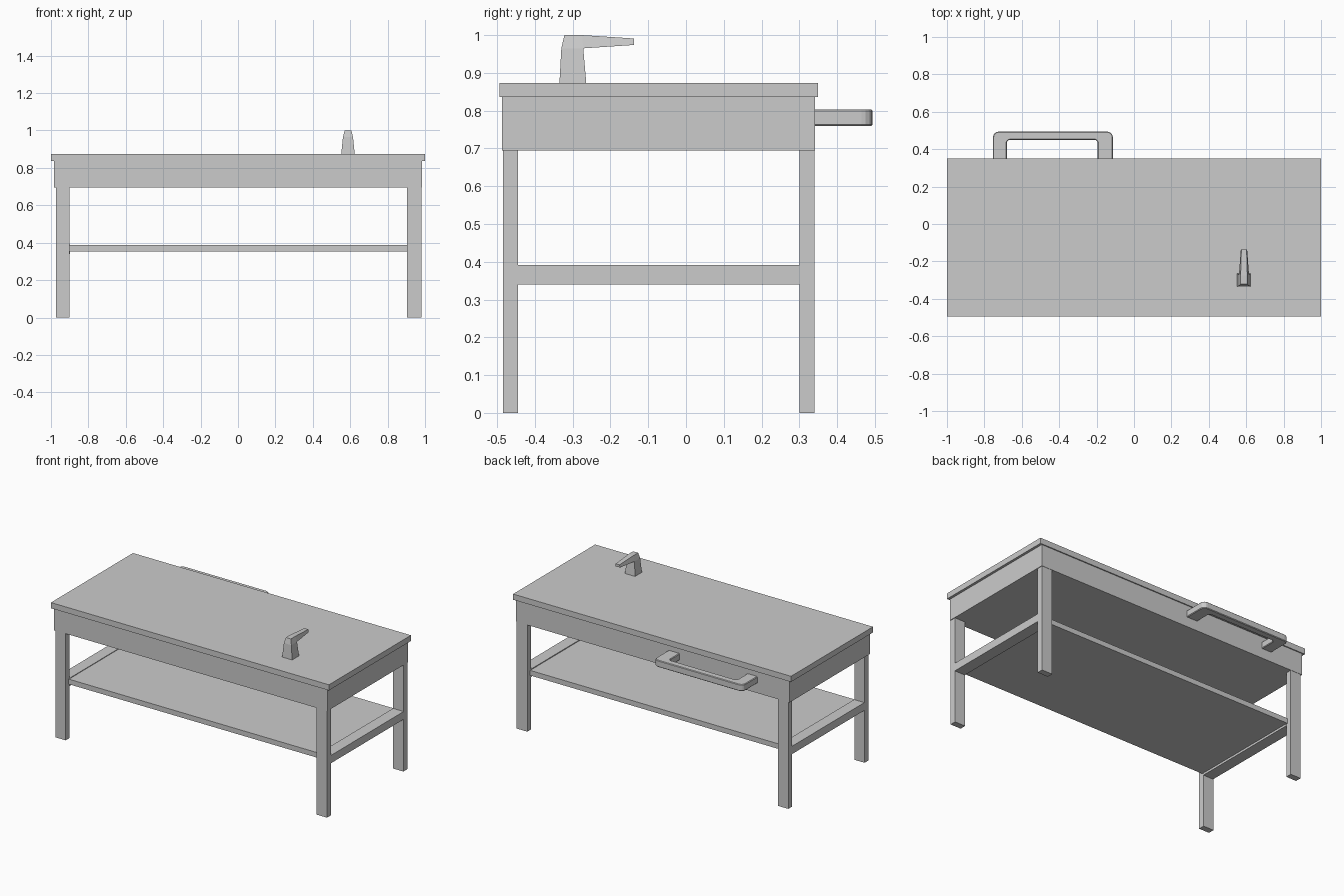
import bpy, bmesh
from math import sin, cos, pi

if "Cube" in bpy.data.objects:
    bpy.data.objects.remove(bpy.data.objects["Cube"])


def make_object(name, verts, faces):
    me = bpy.data.meshes.new(name)
    me.from_pydata(verts, [], faces)
    bm = bmesh.new()
    bm.from_mesh(me)
    bmesh.ops.recalc_face_normals(bm, faces=bm.faces)
    bm.to_mesh(me)
    bm.free()
    ob = bpy.data.objects.new(name, me)
    bpy.context.collection.objects.link(ob)
    return ob


def box(name, x, y, z):
    v = [(a, b, c) for a in x for b in y for c in z]
    f = [(0, 1, 3, 2), (4, 6, 7, 5), (0, 4, 5, 1), (2, 3, 7, 6), (0, 2, 6, 4), (1, 5, 7, 3)]
    return make_object(name, v, f)


def corner(cx, cy, r, start, end, n=4):
    # points of a rounded corner, angles in degrees
    angles = [(start + (end - start) * i / n) * pi / 180 for i in range(n + 1)]
    return [(cx + r * cos(a), cy + r * sin(a)) for a in angles]


# Top slab and the solid body below it
box("table_top", (-1, 1), (-0.494, 0.349), (0.836, 0.873))
box("apron", (-0.984, 0.984), (-0.487, 0.342), (0.695, 0.836))

# Four legs and the two side rails
for side, x in (("left", (-0.974, -0.9)), ("right", (0.904, 0.98))):
    for end, y in (("front", (-0.485, -0.445)), ("back", (0.3, 0.34))):
        box(f"{end}_{side}_leg", x, y, (0, 0.695))
    box(f"{side}_rail", (x[0] + 0.002, x[1] + 0.002), (-0.445, 0.3), (0.34, 0.391))

# Lower shelf
box("shelf", (-0.9, 0.904), (-0.455, 0.31), (0.354, 0.387))

# Rounded U-shaped bar on the back
outline = [(-0.113, 0.335)] + corner(-0.143, 0.464, 0.03, 0, 90)
outline += corner(-0.724, 0.464, 0.03, 90, 180) + [(-0.754, 0.335), (-0.68, 0.335)]
outline += corner(-0.662, 0.432, 0.018, 180, 90) + corner(-0.212, 0.432, 0.018, 90, 0)
outline += [(-0.194, 0.335)]
n = len(outline)
verts = [(x, y, z) for z in (0.759, 0.803) for x, y in outline]
faces = [tuple(range(n)), tuple(range(n, 2 * n))]
faces += [(i, (i + 1) % n, n + (i + 1) % n, n + i) for i in range(n)]
handle = make_object("back_handle", verts, faces)
bevel = handle.modifiers.new("soft_edges", "BEVEL")
bevel.width = 0.004
bevel.segments = 1
bevel.limit_method = "ANGLE"
bevel.angle_limit = pi / 3

# Tapered faucet: side profile as (y, z, half width)
profile = [(-0.335, 0.873, 0.036), (-0.264, 0.873, 0.036), (-0.272, 0.965, 0.027),
           (-0.137, 0.974, 0.017), (-0.137, 0.991, 0.014), (-0.275, 1.0, 0.018),
           (-0.322, 1.0, 0.018), (-0.33, 0.965, 0.027)]
m = len(profile)
verts = [(0.588 + s * w, y, z) for s in (-1, 1) for y, z, w in profile]
sides = [(0, 1, 2, 7), (7, 2, 5, 6), (2, 3, 4, 5)]
faces = sides + [tuple(i + m for i in f) for f in sides]
faces += [(i, (i + 1) % m, m + (i + 1) % m, m + i) for i in range(m)]
make_object("faucet", verts, faces)
